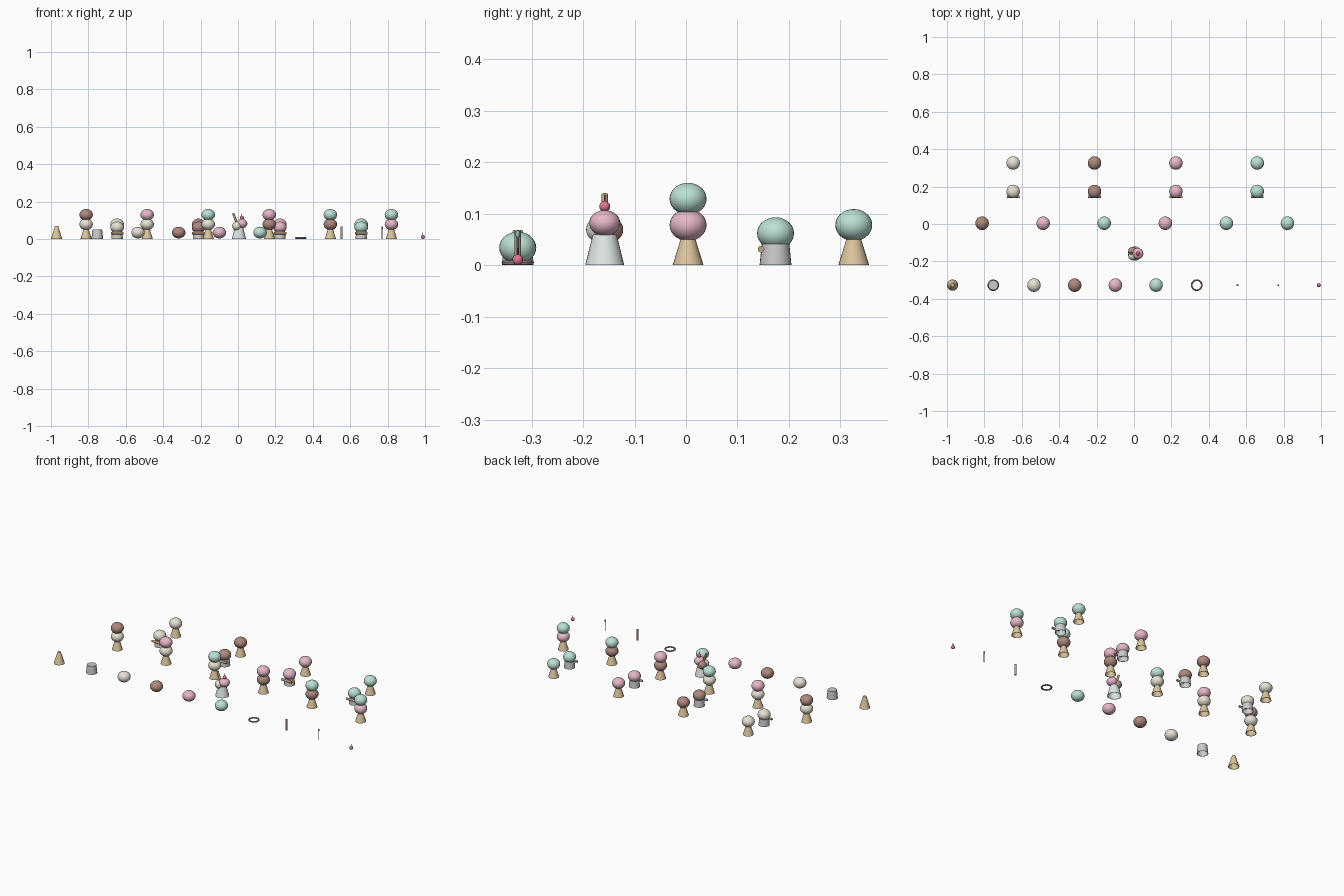
import bpy, bmesh, math
from mathutils import Vector

if "Cube" in bpy.data.objects:
    bpy.data.objects.remove(bpy.data.objects["Cube"])

COL = {"vanilla": (.80, .76, .66), "chocolate": (.42, .25, .21), "strawberry": (.80, .48, .58),
       "mint": (.50, .76, .66), "cone": (.72, .56, .34), "cup": (.82, .82, .82),
       "glass": (.75, .80, .80), "wafer": (.55, .38, .25), "spoon": (.30, .48, .50),
       "cherry": (.75, .18, .28), "ring": (.42, .34, .34), "stem": (.35, .15, .15)}
MATS = {}
for k, c in COL.items():
    MATS[k] = bpy.data.materials.new(k)
    MATS[k].diffuse_color = (*c, 1)


def finish(name, mat, angle=40):
    o = bpy.context.object
    o.name = name
    o.data.materials.append(MATS[mat])
    bpy.ops.object.shade_smooth_by_angle(angle=math.radians(angle))
    return o


def ball(name, mat, loc, rx, rz):
    bpy.ops.mesh.primitive_uv_sphere_add(segments=24, ring_count=14, radius=1, location=loc)
    o = bpy.context.object
    o.scale = (rx, rx, rz)
    return finish(name, mat)


def scoop(flavour, x, y, z, r=.036, rz=.031):
    ball(flavour + "_scoop", flavour, (x, y, z), r, rz)


# upside-down shell: closed at the narrow top, open underneath
def shell(name, mat, x, y, r0, r1, h, t=.002):
    prof = [(r0, 0), (r1, h), (0, h), (0, h - t), (r1 - t, h - t), (r0 - t, 0), (r0, 0)]
    bm = bmesh.new()
    vs = [bm.verts.new((r, 0, z)) for r, z in prof]
    es = [bm.edges.new((vs[i], vs[i + 1])) for i in range(6) if i != 2]
    bmesh.ops.spin(bm, geom=vs + es, axis=(0, 0, 1), cent=(0, 0, 0), steps=24, angle=math.tau)
    bmesh.ops.remove_doubles(bm, verts=bm.verts, dist=1e-5)
    bmesh.ops.recalc_face_normals(bm, faces=bm.faces)
    me = bpy.data.meshes.new(name)
    bm.to_mesh(me)
    bm.free()
    o = bpy.data.objects.new(name, me)
    o.location = (x, y, 0)
    bpy.context.collection.objects.link(o)
    bpy.ops.object.select_all(action='DESELECT')
    o.select_set(True)
    bpy.context.view_layer.objects.active = o
    return finish(name, mat)


def rod(name, mat, a, b, r, verts=12):
    a, b = Vector(a), Vector(b)
    bpy.ops.mesh.primitive_cylinder_add(vertices=verts, radius=r, depth=(b - a).length,
                                        location=(a + b) / 2)
    bpy.context.object.rotation_euler = (b - a).to_track_quat('Z', 'Y').to_euler()
    return finish(name, mat)


def cone(x, y):
    shell("waffle_cone", "cone", x, y, .030, .009, .068)


def cup(x, y):
    shell("paper_cup", "cup", x, y, .031, .026, .050)


def cherry(x, y, z):
    ball("cherry", "cherry", (x, y, z), .0105, .0105)
    rod("cherry_stem", "stem", (x, y, z + .008), (x, y, z + .023), .0015, 8)


# front row: single ingredients
FL = ["vanilla", "chocolate", "strawberry", "mint"]
Y = -.327
X = [-.97 + .2176 * i for i in range(10)]
cone(X[0], Y)
cup(X[1], Y)
for f, x in zip(FL, X[2:6]):
    scoop(f, x, Y, .034)
bpy.ops.mesh.primitive_torus_add(major_radius=.027, minor_radius=.0045, major_segments=28,
                                 minor_segments=8, location=(X[6], Y, .0048))
finish("ring", "ring")
rod("wafer_stick", "wafer", (X[7], Y, 0), (X[7], Y, .066), .006)
rod("spoon_handle", "spoon", (X[8], Y, 0), (X[8], Y, .062), .0025, 8)
ball("spoon_bowl", "spoon", (X[8], Y, .060), .0045, .008)
cherry(X[9], Y, .0105)

# sundae with three scoops, leaning wafer and cherry
sx, sy = .005, -.158
shell("sundae_glass", "glass", sx, sy, .038, .023, .060)
scoop("vanilla", sx - .012, sy - .012, .069, .024, .024)
scoop("chocolate", sx - .012, sy + .012, .069, .024, .024)
scoop("strawberry", sx + .015, sy, .082, .030, .025)
rod("leaning_wafer", "wafer", (sx - .003, sy, .062), (sx - .031, sy, .138), .006)
cherry(sx + .016, sy, .114)

# double-scoop cones, every pair of flavours
pairs = [(a, b) for i, a in enumerate(FL) for b in FL[i + 1:]]
for i, (low, high) in enumerate(pairs):
    x = -.812 + .3265 * i
    cone(x, .004)
    scoop(low, x, .004, .078)
    scoop(high, x, .004, .129)

# filled cups and single cones
for i, f in enumerate(FL):
    x = -.646 + .435 * i
    cup(x, .174)
    scoop(f, x, .174, .062)
    rod("side_wafer", "wafer", (x - .034, .146, .031), (x + .034, .146, .031), .0065)
    cone(x, .326)
    scoop(f, x, .326, .078)

for m in bpy.data.materials:
    if m.users and not m.is_grease_pencil:
        m.use_nodes = True
        m.node_tree.nodes["Principled BSDF"].inputs["Base Color"].default_value = m.diffuse_color
